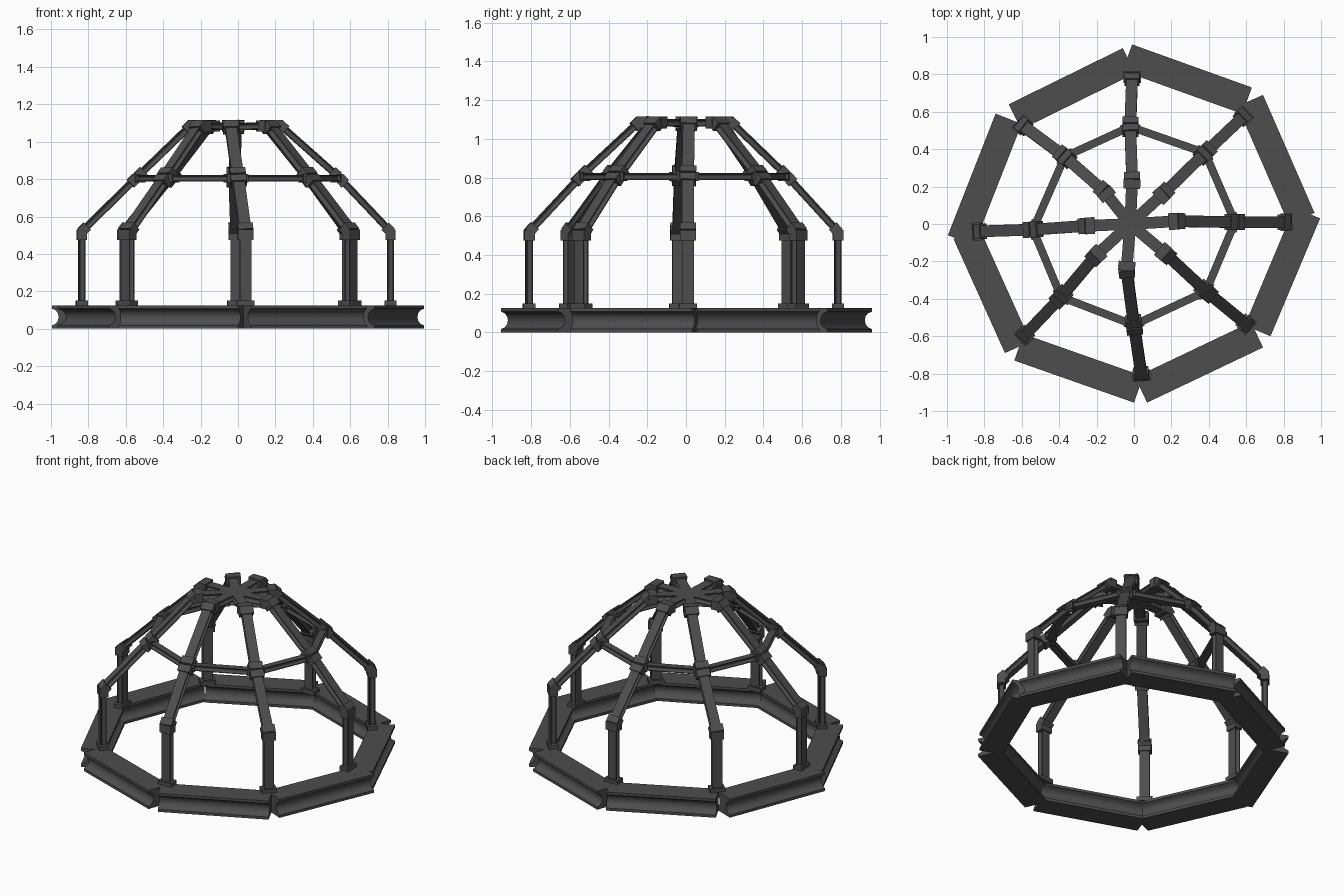
import bpy, bmesh, math
from mathutils import Vector

if "Cube" in bpy.data.objects:
    bpy.data.objects.remove(bpy.data.objects["Cube"])

steel = bpy.data.materials.new("dark_steel")
steel.diffuse_color = (0.075, 0.075, 0.075, 1)
steel.use_nodes = True
steel.node_tree.nodes["Principled BSDF"].inputs["Base Color"].default_value = steel.diffuse_color


def i_profile(w, h):
    # I-beam section with hollowed, curved sides
    half = [(0.5, 0.5), (0.5, 0.36), (0.36, 0.29), (0.27, 0.16), (0.24, 0)]
    right = half + [(x, -y) for x, y in half[-2::-1]]
    pts = right + [(-x, y) for x, y in right[::-1]]
    return [(x * w, y * h) for x, y in pts]


def box_profile(w, h):
    return [(w / 2, h / 2), (w / 2, -h / 2), (-w / 2, -h / 2), (-w / 2, h / 2)]


def extrude(name, p, q, profile, up):
    # sweep a section from p to q; its height axis leans toward "up"
    p, q, up = Vector(p), Vector(q), Vector(up)
    d = (q - p).normalized()
    h = (up - d * up.dot(d)).normalized()
    w = d.cross(h)
    bm = bmesh.new()
    rings = [[bm.verts.new(c + w * x + h * y) for x, y in profile] for c in (p, q)]
    n = len(profile)
    for i in range(n):
        j = (i + 1) % n
        bm.faces.new((rings[0][i], rings[0][j], rings[1][j], rings[1][i]))
    bm.faces.new(rings[0])
    bm.faces.new(rings[1][::-1])
    bmesh.ops.recalc_face_normals(bm, faces=bm.faces[:])
    me = bpy.data.meshes.new(name)
    bm.to_mesh(me)
    bm.free()
    me.shade_smooth()
    me.set_sharp_from_angle(angle=math.radians(35))
    me.materials.append(steel)
    ob = bpy.data.objects.new(name, me)
    bpy.context.collection.objects.link(ob)
    return ob


def collar(name, p, toward, start, length, w, h, up):
    # clamp sleeve around a beam, set back from its end p
    d = (Vector(toward) - Vector(p)).normalized()
    a = Vector(p) + d * start
    extrude(name, a, a + d * length, box_profile(w, h), up)


# base ring: outer edge of each heavy beam
outer = [((-0.01, 0.96), (0.63, 0.73)), ((0.69, 0.69), (0.965, 0.06)),
         ((0.995, 0.03), (0.73, -0.60)), ((0.69, -0.66), (0.07, -0.955)),
         ((0.0, -0.955), (-0.64, -0.73)), ((-0.69, -0.69), (-0.965, -0.08)),
         ((-0.995, -0.06), (-0.74, 0.59)), ((-0.67, 0.64), (-0.06, 0.94))]
for i, (a, b) in enumerate(outer):
    a, b = Vector((*a, 0.0625)), Vector((*b, 0.0625))
    d = (b - a).normalized()
    inward = Vector((d.y, -d.x, 0)) * 0.075
    extrude(f"base_beam_{i}", a + inward, b + inward, i_profile(0.15, 0.125), (0, 0, 1))

# hand-built frame: foot, middle joint and top joint of each rib
feet = [(0.815, 0.01), (0.59, 0.58), (-0.01, 0.785), (-0.60, 0.53),
        (-0.835, -0.04), (-0.59, -0.60), (0.04, -0.81), (0.605, -0.54)]
mids = [(0.54, 0.01), (0.38, 0.38), (-0.02, 0.52), (-0.37, 0.36),
        (-0.54, -0.03), (-0.39, -0.39), (0.0, -0.54), (0.385, -0.36)]
tops = [(0.23, 0.015), (0.16, 0.165), (-0.01, 0.235), (-0.16, 0.175),
        (-0.255, -0.01), (-0.205, -0.17), (-0.04, -0.245), (0.17, -0.16)]
W, H = 0.062, 0.038
sec = i_profile(W, H)
hub = Vector((-0.02, 0, 1.08))
for i in range(8):
    f = Vector((*feet[i], 0.12))
    k = Vector((*feet[i], 0.52))
    m = Vector((*mids[i], 0.81))
    t = Vector((*tops[i], 1.085))
    out = Vector((f.x, f.y, 0)).normalized()
    slant = out + Vector((0, 0, 1))
    # post, two rib lengths and crown spoke
    extrude(f"post_{i}", f, k, sec, out)
    extrude(f"lower_rib_{i}", k, m, sec, slant)
    extrude(f"upper_rib_{i}", m, t, sec, slant)
    extrude(f"crown_spoke_{i}", t, hub, sec, (0, 0, 1))
    # clamps at foot, knee, middle and crown
    collar(f"foot_plate_{i}", f, k, 0.0, 0.03, 0.095, 0.062, out)
    collar(f"knee_clamp_low_{i}", k, f, -0.01, 0.055, 0.082, 0.054, out)
    collar(f"knee_clamp_high_{i}", k, m, -0.005, 0.045, 0.082, 0.054, slant)
    collar(f"mid_clamp_low_{i}", m, k, 0.004, 0.045, 0.085, 0.056, slant)
    collar(f"mid_clamp_high_{i}", m, t, 0.004, 0.045, 0.085, 0.056, slant)
    collar(f"crown_clamp_low_{i}", t, m, -0.015, 0.05, 0.085, 0.056, slant)
    collar(f"crown_clamp_high_{i}", t, hub, -0.005, 0.05, 0.09, 0.06, (0, 0, 1))
    # ring tie to the next rib
    n = Vector((*mids[(i + 1) % 8], 0.805))
    m2 = Vector((m.x, m.y, 0.805))
    extrude(f"ring_tie_{i}", m2, n, i_profile(0.042, 0.036), (0, 0, 1))
    collar(f"tie_clamp_a_{i}", m2, n, 0.02, 0.03, 0.055, 0.046, (0, 0, 1))
    collar(f"tie_clamp_b_{i}", n, m2, 0.02, 0.03, 0.055, 0.046, (0, 0, 1))
